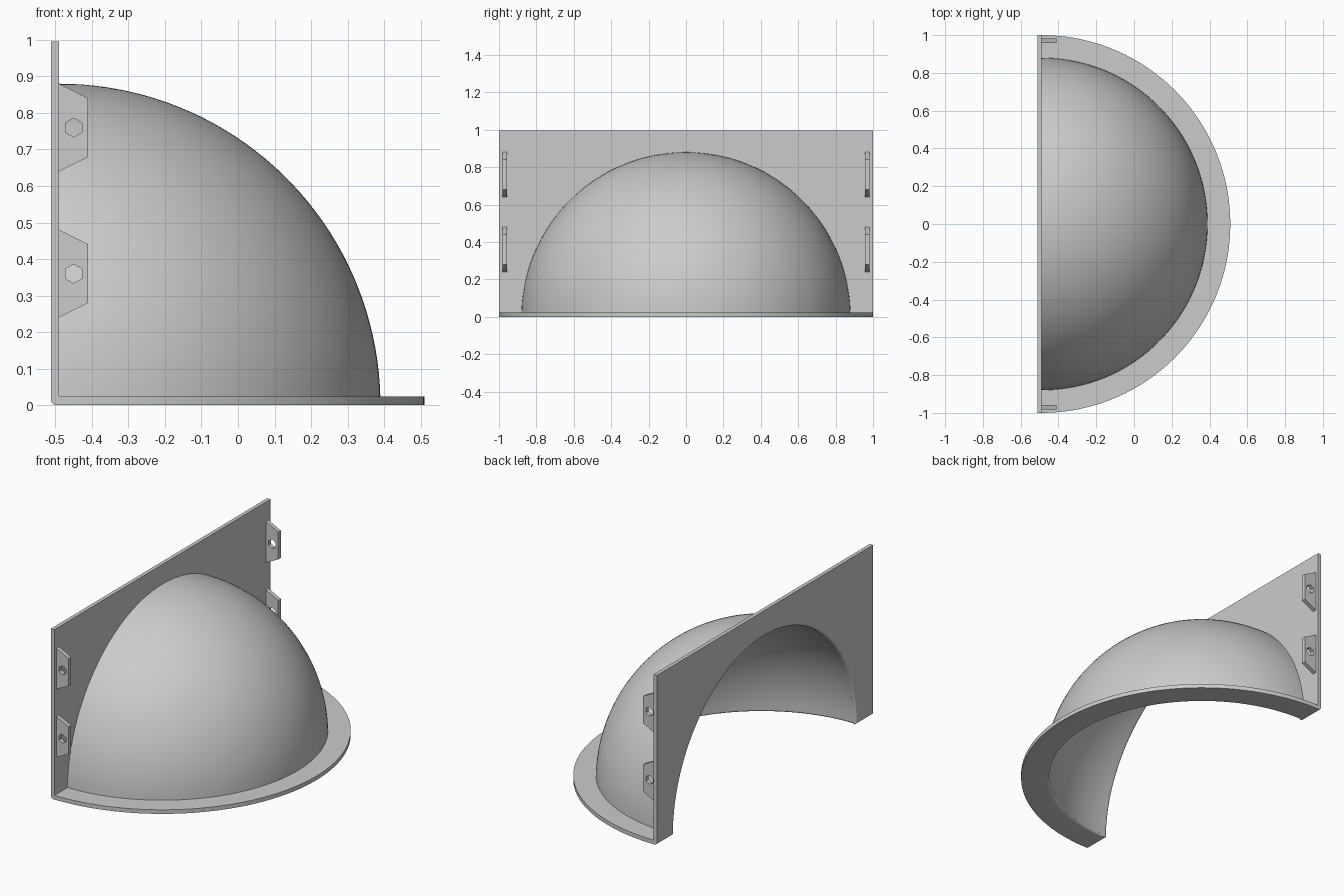
import bpy, bmesh, math
from mathutils import Vector, Matrix

cube = bpy.data.objects.get("Cube")
if cube:
    bpy.data.objects.remove(cube, do_unlink=True)

FRONT_X, BACK_X = -0.49, -0.512     # the two faces of the wall plate
OUTER, INNER = 0.88, 0.845          # dome radii
LIP = 0.012                         # rounding of the inner rim
FLANGE = 0.024                      # flange thickness

grey = bpy.data.materials.new("plain grey")
grey.use_nodes = True
grey.diffuse_color = (0.6, 0.6, 0.6, 1)
grey.node_tree.nodes["Principled BSDF"].inputs["Base Color"].default_value = (0.6, 0.6, 0.6, 1)


def finish(name, bm):
    bmesh.ops.remove_doubles(bm, verts=bm.verts, dist=1e-5)
    bmesh.ops.recalc_face_normals(bm, faces=bm.faces)
    mesh = bpy.data.meshes.new(name)
    bm.to_mesh(mesh)
    bm.free()
    mesh.materials.append(grey)
    obj = bpy.data.objects.new(name, mesh)
    bpy.context.collection.objects.link(obj)
    return obj


def activate(obj):
    bpy.ops.object.select_all(action='DESELECT')
    obj.select_set(True)
    bpy.context.view_layer.objects.active = obj


def smooth(obj):
    activate(obj)
    bpy.ops.object.shade_smooth_by_angle(angle=math.radians(30))


def cut(obj, cutter):
    mod = obj.modifiers.new("cut", 'BOOLEAN')
    mod.operation = 'DIFFERENCE'
    mod.solver = 'EXACT'
    mod.object = cutter
    activate(obj)
    bpy.ops.object.modifier_apply(modifier=mod.name)
    bpy.data.objects.remove(cutter, do_unlink=True)


def arc(cx, cy, r, start, end, steps):
    angles = [math.radians(start + (end - start) * i / steps) for i in range(steps + 1)]
    return [(cx + r * math.cos(a), cy + r * math.sin(a)) for a in angles]


def lathe(name, points, axis, angle, steps):
    bm = bmesh.new()
    verts = [bm.verts.new(p) for p in points]
    edges = [bm.edges.new(pair) for pair in zip(verts, verts[1:])]
    bmesh.ops.spin(bm, geom=verts + edges, cent=(FRONT_X, 0, 0), axis=axis,
                   angle=angle, steps=steps, use_duplicate=False)
    return finish(name, bm)


def prism(name, outline, y0, y1):
    """Extrude an x-z outline from y0 to y1."""
    bm = bmesh.new()
    face = bm.faces.new([bm.verts.new((x, y0, z)) for x, z in outline])
    result = bmesh.ops.extrude_face_region(bm, geom=[face])
    moved = [v for v in result["geom"] if isinstance(v, bmesh.types.BMVert)]
    bmesh.ops.translate(bm, verts=moved, vec=(0, y1 - y0, 0))
    return finish(name, bm)


# Half dome shell with its flange, turned about the vertical axis
base = math.degrees(math.asin(LIP / INNER))
profile = arc(0, 0, INNER, 90, base, 40)
profile += arc(INNER + LIP, LIP, LIP, 180, 270, 5)
profile += [(1, 0), (1, FLANGE)]
profile += arc(0, 0, OUTER, math.degrees(math.asin(FLANGE / OUTER)), 90, 40)
dome = lathe("dome_with_flange", [(FRONT_X, -r, z) for r, z in profile],
             (0, 0, 1), math.pi, 96)
smooth(dome)

# Wall plate with a rounded lower back edge
corner = 0.016
outline = arc(BACK_X + corner, corner, corner, 180, 270, 6)
outline += [(FRONT_X, 0), (FRONT_X, 0.995), (BACK_X, 0.995)]
plate = prism("wall_plate", outline, -1, 1)

# Arched opening with a rounded back rim
rim = [(-0.6, 0), (-0.6, INNER + LIP)]
rim += arc(BACK_X + LIP, INNER + LIP, LIP, 180, 270, 5)
rim += [(-0.4, INNER), (-0.4, 0)]
cut(plate, lathe("opening_cutter", [(x, r, 0) for x, r in rim],
                 (1, 0, 0), 2 * math.pi, 192))
smooth(plate)

# Four mounting tabs with hexagonal holes
for side, sign in (("left", 1), ("right", -1)):
    for level, z in (("lower", 0.36), ("upper", 0.76)):
        shape = [(FRONT_X, z - 0.12), (-0.41, z - 0.08),
                 (-0.41, z + 0.08), (FRONT_X, z + 0.12)]
        y = 0.97 * sign
        tab = prism(f"{side}_{level}_tab", shape, y - 0.012, y + 0.012)
        hexagon = arc(-0.45, z, 0.026, 30, 330, 5)
        cut(tab, prism("hole_cutter", hexagon, y - 0.05, y + 0.05))
